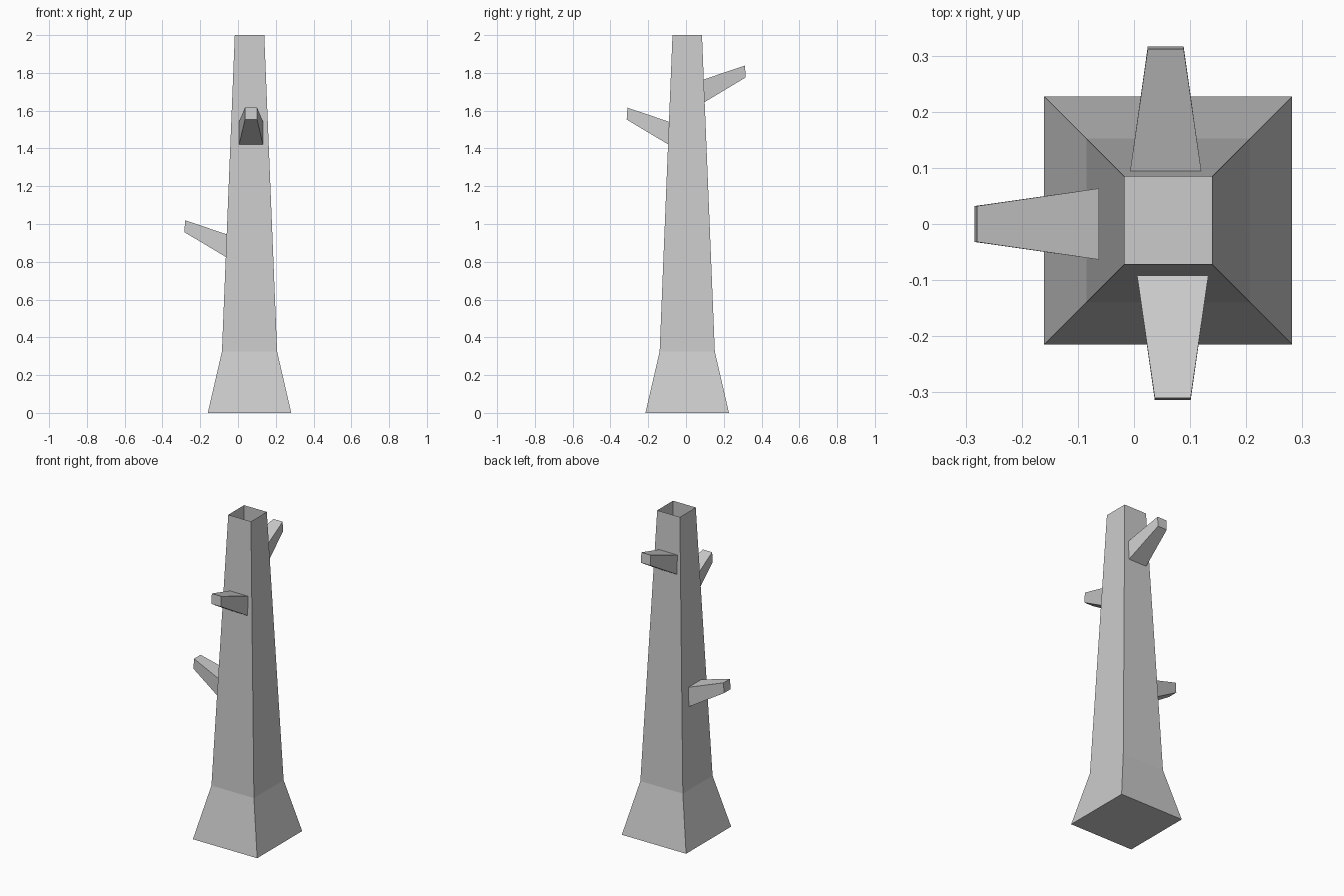
import bpy
import bmesh
from mathutils import Vector

if "Cube" in bpy.data.objects:
    bpy.data.objects.remove(bpy.data.objects["Cube"])

bark = bpy.data.materials.new("grey_bark")
bark.diffuse_color = (0.6, 0.6, 0.6, 1)
bark.use_nodes = True
bark.node_tree.nodes["Principled BSDF"].inputs["Base Color"].default_value = bark.diffuse_color


def loft(name, rings, cap_end):
    """Skin a list of four-cornered rings; the first ring is always capped."""
    bm = bmesh.new()
    loops = [[bm.verts.new(p) for p in ring] for ring in rings]
    for a, b in zip(loops, loops[1:]):
        for i in range(4):
            j = (i + 1) % 4
            bm.faces.new((a[i], a[j], b[j], b[i]))
    bm.faces.new(loops[0][::-1])
    if cap_end:
        bm.faces.new(loops[-1])
    mesh = bpy.data.meshes.new(name)
    bm.to_mesh(mesh)
    bm.free()
    mesh.materials.append(bark)
    obj = bpy.data.objects.new(name, mesh)
    bpy.context.collection.objects.link(obj)


CORNERS = ((-1, -1), (1, -1), (1, 1), (-1, 1))

# Hollow tapering trunk with a flared foot, open at the top
CX, CY = 0.061, 0.0065
trunk = [[(CX + sx * h, CY + sy * h, z) for sx, sy in CORNERS]
         for h, z in ((0.221, 0.0), (0.146, 0.325), (0.078, 2.0))]
loft("trunk", trunk, False)


# Stubby branch: wide against the trunk, narrow and raised at the tip
def branch(name, base, out):
    base, out = Vector(base), Vector(out)
    up = Vector((0, 0, 1))
    side = up.cross(out)
    rings = []
    for half, low, high, d_low, d_high in ((0.0635, 0, 0.122, 0, 0),
                                           (0.032, 0.133, 0.196, 0.222, 0.218)):
        rings.append([base + side * (sx * half)
                      + up * (high if sy > 0 else low)
                      + out * (d_high if sy > 0 else d_low)
                      for sx, sy in CORNERS])
    loft(name, rings, True)


branch("left_branch", (-0.062, 0, 0.824), (-1, 0, 0))
branch("front_branch", (0.069, -0.092, 1.42), (0, -1, 0))
branch("back_branch", (0.0565, 0.094, 1.643), (0, 1, 0))
